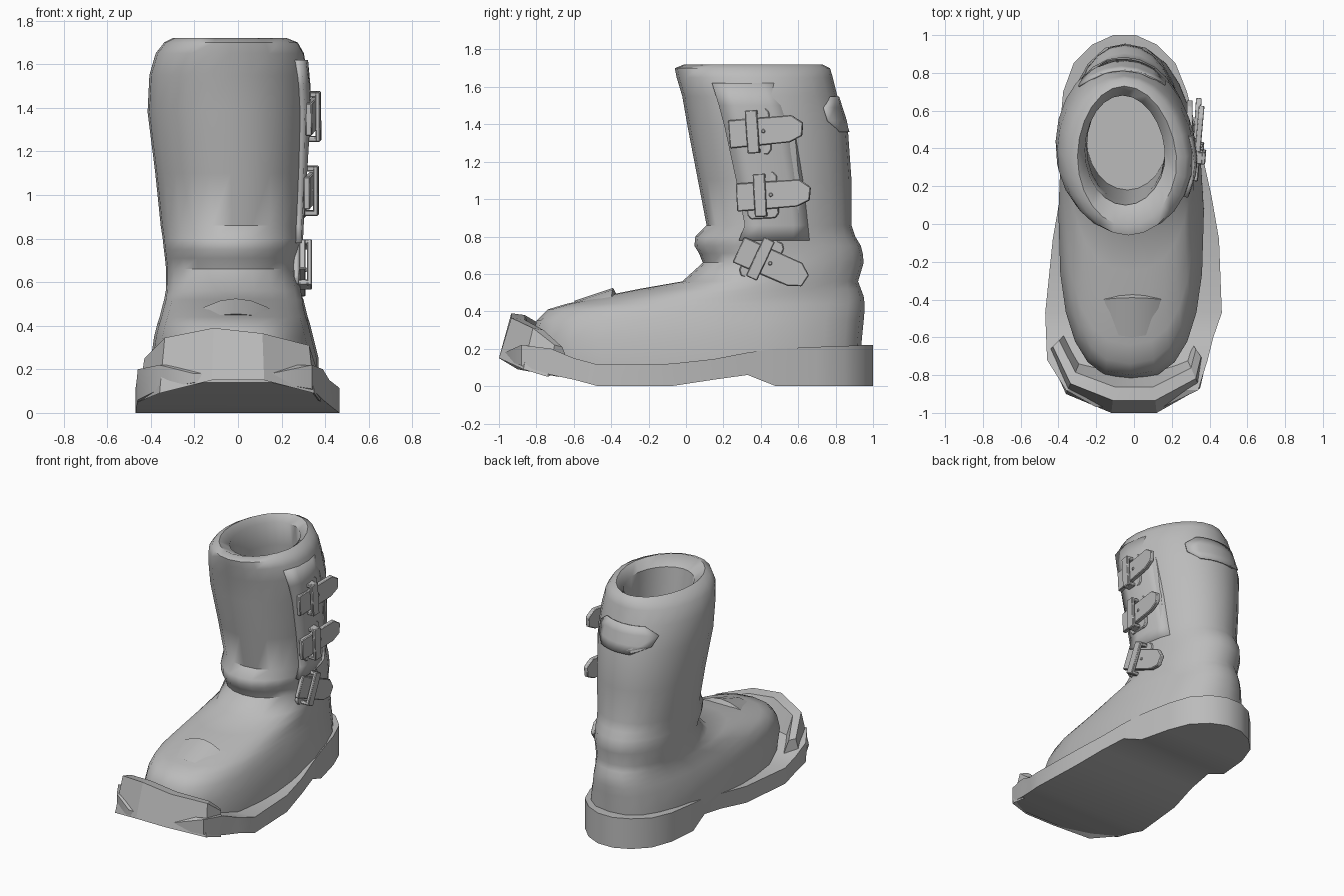
import bpy, bmesh, math
from mathutils import Matrix, Vector

cube = bpy.data.objects.get("Cube")
if cube:
    bpy.data.objects.remove(cube)

grey = bpy.data.materials.new("plain_grey")
grey.use_nodes = True
grey.diffuse_color = (0.5, 0.5, 0.5, 1)
grey.node_tree.nodes["Principled BSDF"].inputs["Base Color"].default_value = (0.5, 0.5, 0.5, 1)


def finish(name, bm, angle=30):
    bmesh.ops.recalc_face_normals(bm, faces=bm.faces)
    mesh = bpy.data.meshes.new(name)
    bm.to_mesh(mesh)
    bm.free()
    mesh.materials.append(grey)
    obj = bpy.data.objects.new(name, mesh)
    bpy.context.collection.objects.link(obj)
    bpy.ops.object.select_all(action='DESELECT')
    obj.select_set(True)
    bpy.context.view_layer.objects.active = obj
    bpy.ops.object.shade_smooth_by_angle(angle=math.radians(angle))
    return obj


def loft(name, rings, closed=True, caps=True, angle=30):
    bm = bmesh.new()
    rows = [[bm.verts.new(p) for p in ring] for ring in rings]
    n = len(rows[0])
    for a, b in zip(rows, rows[1:]):
        for i in range(n if closed else n - 1):
            j = (i + 1) % n
            bm.faces.new((a[i], a[j], b[j], b[i]))
    if caps:
        bm.faces.new(rows[0])
        bm.faces.new(rows[-1])
    return finish(name, bm, angle)


def thicken(obj, depth, offset=-1):
    mod = obj.modifiers.new("thickness", 'SOLIDIFY')
    mod.thickness = depth
    mod.offset = offset


# Rounded outline point at an angle; 90 degrees is the back
def outline(level, deg, grow=0):
    z, front, back, left, right, power = level
    c, s = math.cos(math.radians(deg)), math.sin(math.radians(deg))
    y = (front + back) / 2 + ((back - front) / 2 + grow) * math.copysign(abs(s) ** (2 / power), s)
    half = ((right - left) / 2 + grow) * (1 - 0.2 * max(0, y - 0.3))
    x = (left + right) / 2 + half * math.copysign(abs(c) ** (2 / power), c)
    return Vector((x - 0.04 * max(0, y - 0.3), y, z))


# Boot upper: height, front, back, two sides, squareness
levels = [
    (.10, -.78, .93, -.39, .37, 2.8),
    (.25, -.82, .94, -.40, .37, 2.7),
    (.35, -.80, .95, -.385, .345, 2.6),
    (.41, -.74, .955, -.37, .33, 2.6),
    (.44, -.64, .955, -.36, .32, 2.5),
    (.48, -.45, .95, -.35, .31, 2.4),
    (.52, -.25, .935, -.34, .305, 2.3),
    (.56, -.02, .92, -.335, .30, 2.2),
    (.66, .09, .95, -.335, .29, 2.1),
    (.71, .07, .945, -.34, .29, 2.1),
    (.75, .045, .935, -.345, .295, 2.1),
    (.80, .05, .905, -.35, .30, 2.1),
    (.86, .11, .885, -.36, .305, 2.1),
    (1.1, .064, .885, -.385, .32, 2.1),
    (1.38, .01, .865, -.42, .335, 2.1),
    (1.55, -.02, .81, -.41, .33, 2.1),
    (1.65, -.05, .785, -.38, .31, 2.1),
]
rim = [
    (1.70, -.06, .77, -.34, .28, 2),
    (1.72, -.01, .73, -.30, .23, 2),
    (1.67, .10, .68, -.26, .17, 2),
    (1.50, .12, .70, -.25, .17, 2),
    (0.90, .18, .72, -.25, .18, 2),
]
turn = range(0, 360, 15)
loft("boot_upper", [[outline(v, a) for a in turn] for v in levels + rim], angle=50)


def level_at(z):
    for a, b in zip(levels, levels[1:]):
        if a[0] <= z <= b[0]:
            t = (z - a[0]) / (b[0] - a[0])
            return [p + (q - p) * t for p, q in zip(a, b)]


# Overlapping side panel, fading into the shaft towards the back
panel = []
for z in (.78, .86, 1.0, 1.1, 1.25, 1.38, 1.5, 1.62):
    start = -25 - 8 * (z - .8)
    panel.append([outline(level_at(z), start + k * 12, .022 - .006 * k) for k in range(5)])
thicken(loft("side_panel", panel, closed=False, caps=False), .03)

# Patch on the back of the shaft
patch = []
for z, a0, a1 in ((1.36, 62, 104), (1.42, 50, 126), (1.49, 50, 132), (1.55, 64, 116)):
    patch.append([outline(level_at(z), a0 + (a1 - a0) * k / 6, .008) for k in range(7)])
thicken(loft("back_patch", patch, closed=False, caps=False), .01)

# Sole with arched instep: y, two sides, bottom, top
sole = [
    (-.97, -.20, .15, .14, .18), (-.88, -.36, .34, .11, .22),
    (-.72, -.46, .39, .06, .20), (-.60, -.465, .42, .035, .15),
    (-.47, -.47, .465, 0, .115), (-.08, -.43, .45, 0, .12),
    (.15, -.39, .41, .035, .145), (.33, -.38, .37, .06, .18),
    (.48, -.395, .335, 0, .20), (.70, -.375, .28, 0, .21),
    (.85, -.32, .22, 0, .215), (.95, -.22, .12, 0, .22), (1.0, -.11, .01, 0, .22),
]
loft("sole", [[(l, y, b), (r, y, b), (r, y, t), (l, y, t)] for y, l, r, b, t in sole])

# Toe bumper: x, y, bottom, top, leaning towards the foot
bumper = []
for x, y, low, high in ((-.46, -.68, .05, .25), (-.36, -.90, .09, .345), (-.12, -1, .15, .39),
                        (.12, -1, .15, .365), (.35, -.87, .09, .31), (.38, -.74, .05, .22)):
    def lean(t, z):
        return (x * (1 - t * .6), y + (-.4 - y) * t, z)
    bumper.append([lean(0, low), lean(.11, high), lean(.23, high - .01), lean(.36, low + .05)])
loft("toe_bumper", bumper, angle=20)

# Raised crease flap across the toes
flap = []
for k in range(9):
    t = k / 4 - 1
    x = .28 * t - .01
    flap.append([(x, -.36 - .04 * t * t, .47 - .17 * t * t), (x, -.39 - .03 * t * t, .525 - .15 * t * t),
                 (x, -.60 + .17 * t * t, .455 - .10 * t * t), (x, -.50 + .08 * t * t, .41 - .12 * t * t)])
loft("toe_crease_flap", flap)


# Flat part in the side plane, with outline points along and across the strap
def plate(name, points, x0, x1, place):
    obj = loft(name, [[place @ Vector((x, u, v)) for u, v in points] for x in (x0, x1)])
    bevel = obj.modifiers.new("soft_edges", 'BEVEL')
    bevel.width = .005
    bevel.segments = 1


def box(u0, u1, v):
    return [(u0, -v), (u1, -v), (u1, v), (u0, v)]


# Three buckled straps
straps = (("upper", .335, .36, 1.36, 4, 5), ("middle", .325, .40, 1.02, 3, 4), ("lower", .295, .40, .68, -25, 0))
for label, x, y, z, tilt, flare in straps:
    place = (Matrix.Translation((x, y, z)) @ Matrix.Rotation(math.radians(-flare), 4, 'Z')
             @ Matrix.Rotation(math.radians(tilt), 4, 'X'))
    plate(label + "_strap", [(-.13, -.08), (.19, -.07), (.26, -.04), (.27, .03), (.21, .075), (-.13, .07)],
          -.015, .015, place)
    # Backing with clipped corners
    plate(label + "_buckle_backing", [(-.06, -.125), (.07, -.125), (.09, -.10), (.09, .10),
                                      (.07, .125), (-.06, .125), (-.08, .10), (-.08, -.10)],
          -.04, -.016, place)
    # Frame bar over the strap with folded ends
    plate(label + "_buckle_bar", box(-.035, .03, .115), .022, .045, place)
    for side in (-1, 1):
        plate(label + "_buckle_end", [(-.035, side * .09), (.03, side * .09), (.03, side * .115), (-.035, side * .115)],
              -.02, .03, place)
    # Stud beside the bar
    ring = [(.055 + .012 * math.cos(a * math.pi / 4), .012 * math.sin(a * math.pi / 4)) for a in range(8)]
    plate(label + "_stud", ring, .01, .022, place)
